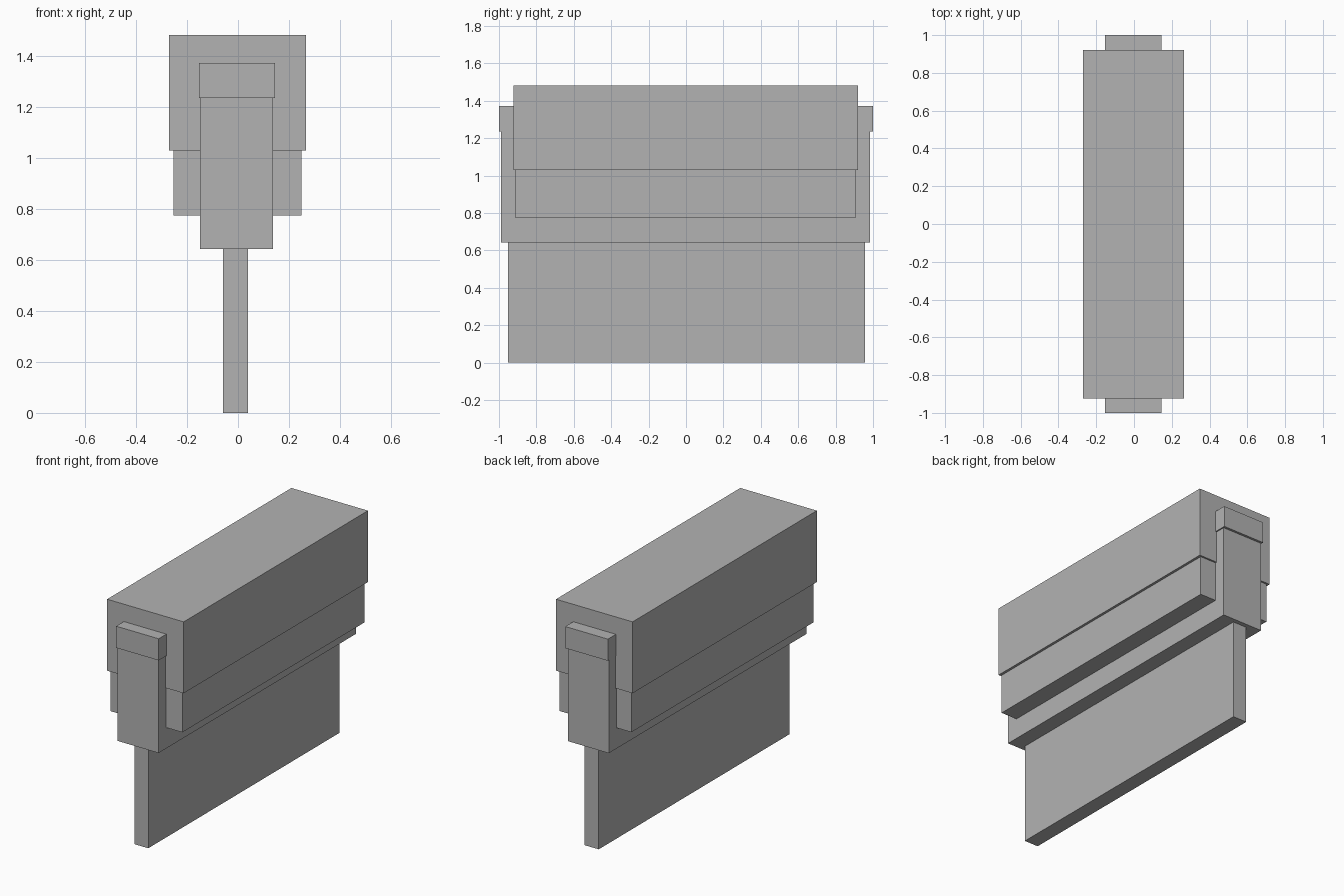
import bpy

cube = bpy.data.objects.get("Cube")
if cube:
    bpy.data.objects.remove(cube, do_unlink=True)

grey = bpy.data.materials.new("mid_grey")
grey.use_nodes = True
colour = (0.45, 0.45, 0.45, 1)
grey.diffuse_color = colour
for node in grey.node_tree.nodes:
    if node.type == "BSDF_PRINCIPLED":
        node.inputs["Base Color"].default_value = colour


def box(name, x, y, z):
    """Add a box spanning the given (min, max) range on each axis."""
    spans = (x, y, z)
    bpy.ops.mesh.primitive_cube_add(size=1, location=[(a + b) / 2 for a, b in spans])
    obj = bpy.context.object
    obj.name = name
    obj.scale = [b - a for a, b in spans]
    bpy.ops.object.transform_apply(location=False, rotation=False, scale=True)
    obj.data.materials.append(grey)
    return obj


# Thin upright plate at the bottom
box("lower_blade", (-0.059, 0.039), (-0.953, 0.957), (0, 0.65))
# Long core running through the cover
box("core_beam", (-0.149, 0.137), (-0.99, 0.985), (0.643, 1.24))
# Bar on top of the core, with its ends poking out of the cover
box("top_bar", (-0.153, 0.145), (-1, 1), (1.235, 1.372))
# Stepped outer cover
box("cover_skirt", (-0.254, 0.25), (-0.914, 0.909), (0.775, 1.04))
box("cover_hood", (-0.27, 0.266), (-0.923, 0.92), (1.03, 1.482))
